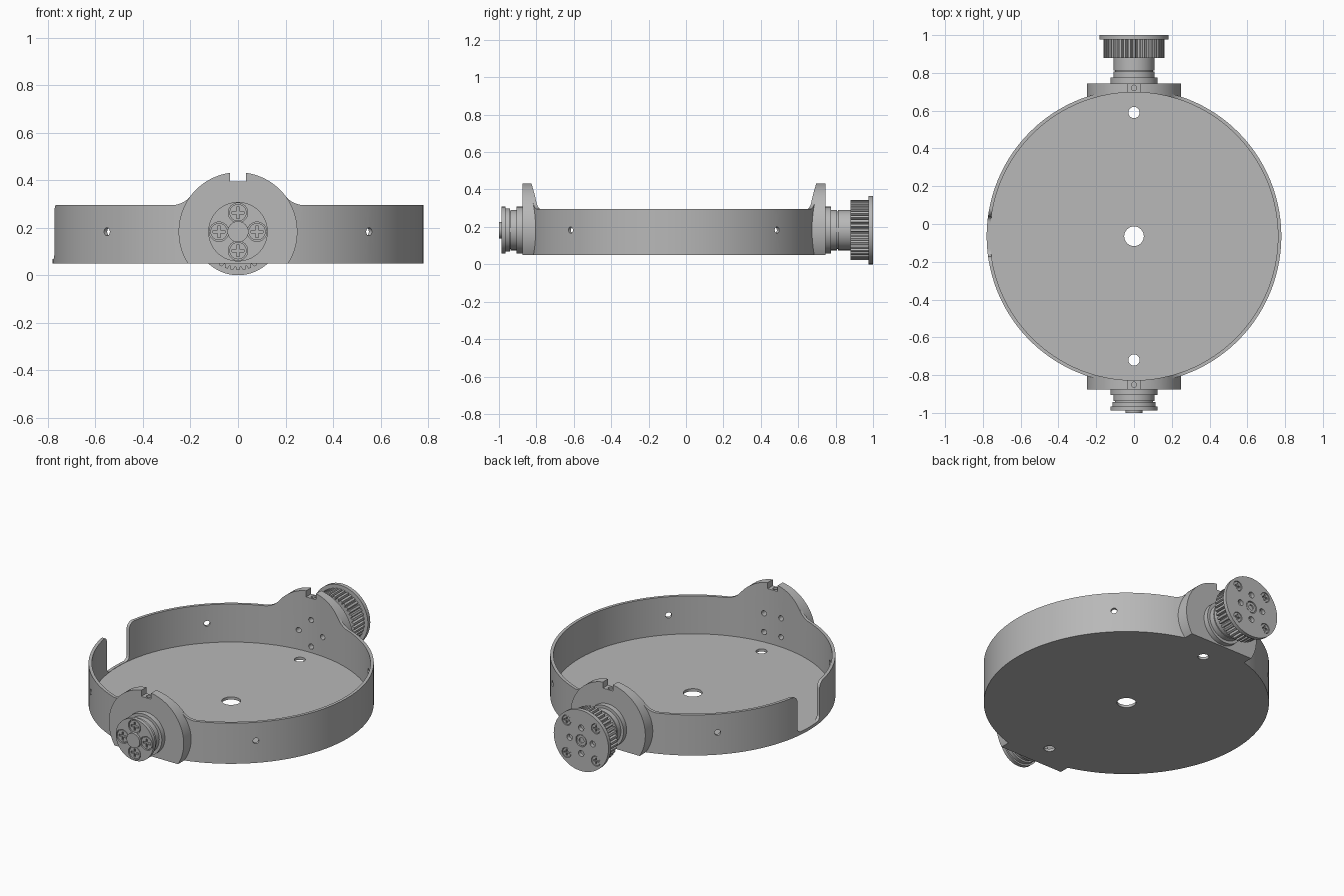
import bpy, bmesh, math
from math import sin, cos, pi, radians
from mathutils import Matrix

if "Cube" in bpy.data.objects:
    bpy.data.objects.remove(bpy.data.objects["Cube"])

CENTRE_Y = -0.065     # pan centre
AXIS = 0.183          # height of the trunnion axis
R_OUT, R_IN = 0.78, 0.762
BASE, FLOOR, RIM = 0.05, 0.066, 0.295
BOSS_R, BOSS_Y = 0.25, 0.81

metal = bpy.data.materials.new("plain_grey")
metal.use_nodes = True
GREY = (0.48, 0.48, 0.48, 1)
metal.diffuse_color = GREY
metal.node_tree.nodes["Principled BSDF"].inputs["Base Color"].default_value = GREY

parts = []


def finish(bm, name):
    bmesh.ops.recalc_face_normals(bm, faces=bm.faces)
    mesh = bpy.data.meshes.new(name)
    bm.to_mesh(mesh)
    bm.free()
    mesh.materials.append(metal)
    ob = bpy.data.objects.new(name, mesh)
    bpy.context.collection.objects.link(ob)
    parts.append(ob)
    return ob


def arc(cx, cy, r, a0, a1, n):
    return [(cx + r * cos(a0 + (a1 - a0) * i / n), cy + r * sin(a0 + (a1 - a0) * i / n))
            for i in range(n + 1)]


def circle(cx, cy, r, n=32):
    return arc(cx, cy, r, 0, 2 * pi, n)[:-1]


def prism(name, outline, axis, a, b, turn=0.0):
    """Extrude an outline along an axis, then turn it about z."""
    place = {"x": lambda u, v, w: (w, u, v), "y": lambda u, v, w: (u, w, v),
             "z": lambda u, v, w: (u, v, w)}[axis]
    bm = bmesh.new()
    low, high = ([bm.verts.new(place(u, v, w)) for u, v in outline] for w in (a, b))
    bm.faces.new(low)
    bm.faces.new(high)
    n = len(low)
    for i in range(n):
        j = (i + 1) % n
        bm.faces.new((low[i], low[j], high[j], high[i]))
    bm.transform(Matrix.Rotation(turn, 4, "Z"))
    return finish(bm, name)


def stepped_hub(name, steps, start, side, n=64):
    """Turned part: each step is (radius, end distance from the pan centre)."""
    profile = [(0, start)]
    for r, end in steps:
        profile += [(r, start), (r, end)]
        start = end
    profile.append((0, start))
    bm = bmesh.new()
    rings = []
    for r, y in profile:
        if r == 0:
            rings.append([bm.verts.new((0, side * y, AXIS))] * n)
        else:
            rings.append([bm.verts.new((u, side * y, v)) for u, v in circle(0, AXIS, r, n)])
    for p, q in zip(rings, rings[1:]):
        for i in range(n):
            j = (i + 1) % n
            bm.faces.new(list(dict.fromkeys((p[i], p[j], q[j], q[i]))))
    return finish(bm, name)


def combine(ob, tool, operation="DIFFERENCE"):
    mod = ob.modifiers.new("combine", "BOOLEAN")
    mod.operation, mod.object, mod.solver = operation, tool, "EXACT"
    with bpy.context.temp_override(object=ob, active_object=ob, selected_objects=[ob]):
        bpy.ops.object.modifier_apply(modifier=mod.name)
    parts.remove(tool)
    bpy.data.objects.remove(tool)


def ring_of_four(radius, start):
    return [(radius * cos(start + k * pi / 2), AXIS + radius * sin(start + k * pi / 2))
            for k in range(4)]


def cross_screw(name, x, z, r, side, face):
    """Recessed screw head with a cross-shaped drive."""
    head = prism(name, circle(x, z, r, 24), "y", side * (face - 0.02), side * (face - 0.003))
    w, l = r * 0.17, r * 0.68
    cross = [(w, l), (w, w), (l, w), (l, -w), (w, -w), (w, -l),
             (-w, -l), (-w, -w), (-l, -w), (-l, w), (-w, w), (-w, l)]
    combine(head, prism("cut", [(x + u, z + v) for u, v in cross], "y",
                        side * (face - 0.012), side * (face + 0.01)))


# Pan body: solid drum whose rim sweeps up to the two bosses
pan = prism("pan", circle(0, 0, R_OUT, 160), "z", BASE, 0.334)
fillet = 0.1
dz = RIM + fillet - AXIS
fx = math.sqrt((BOSS_R + fillet) ** 2 - dz ** 2)
sweep = arc(fx, RIM + fillet, fillet, math.atan2(-dz, -fx), -pi / 2, 10)
outline = sweep + [(1, RIM), (1, 0.5), (sweep[0][0], 0.5)]
for s in (1, -1):
    combine(pan, prism("cut", [(s * u, v) for u, v in outline], "y", -1, 1))

# Round bosses, flat at the bottom
a0 = math.asin((BASE - AXIS) / BOSS_R)
for s in (1, -1):
    combine(pan, prism("boss", arc(0, AXIS, BOSS_R, a0, pi - a0, 64), "y",
                       s * 0.7, s * BOSS_Y), "UNION")

# Hollow inside
combine(pan, prism("cut", circle(0, 0, R_IN, 160), "z", FLOOR, 1))

# Slots, set-screw holes and bolt holes in the bosses
slot = [(-0.033, 0.394), (0.033, 0.394), (0.033, 0.5), (-0.033, 0.5)]
for s, start in ((-1, pi / 4), (1, 0)):
    combine(pan, prism("cut", slot, "y", s * 0.7, s * 0.9))
    combine(pan, prism("cut", circle(0, s * 0.786, 0.014, 16), "z", 0.35, 0.45))
    for x, z in ring_of_four(0.08, start):
        combine(pan, prism("cut", circle(x, z, 0.016, 16), "y", s * 0.7, s * 0.795))

# Side opening with rounded corners
half, bottom, rb, rt = 0.106, FLOOR + 0.002, 0.03, 0.04
right = (arc(half - rb, bottom + rb, rb, -pi / 2, 0, 6)
         + arc(half + rt, RIM - rt, rt, pi, pi / 2, 6)
         + [(half + rt, 0.4)])
combine(pan, prism("cut", right + [(-u, v) for u, v in reversed(right)], "x", -0.9, -0.7))

# Holes in the wall and floor
for k in range(4):
    combine(pan, prism("cut", circle(0, AXIS, 0.017, 20), "x", 0.7, 0.85, radians(45 + 90 * k)))
for y, r in ((0, 0.052), (0.655, 0.03), (-0.655, 0.03)):
    combine(pan, prism("cut", circle(0, y, r), "z", 0, 0.2))

# Front hub
mount = [(0.125, 0.84), (0.108, 0.872), (0.1, 0.877)]
front = stepped_hub("front_hub", mount + [(0.115, 0.9), (0.125, 0.922)], BOSS_Y, -1)
for x, z in ring_of_four(0.08, 0):
    combine(front, prism("cut", circle(x, z, 0.041), "y", -0.91, -0.95))
    cross_screw("front_screw", x, z, 0.036, -1, 0.922)
prism("front_pin", circle(0, AXIS, 0.044), "y", -0.9, -0.935)

# Rear hub and toothed pulley
stepped_hub("rear_hub", mount + [(0.108, 0.95)], BOSS_Y, 1)
teeth, tooth_outline = 40, []
for k in range(teeth):
    for r, f in ((0.146, -0.45), (0.161, -0.25), (0.161, 0.25), (0.146, 0.45)):
        a = (k + f) * 2 * pi / teeth
        tooth_outline.append((r * cos(a), AXIS + r * sin(a)))
prism("pulley_teeth", tooth_outline, "y", 0.945, 1.042)

# Pulley flange with screws, small holes and a centre bore
END = 1.065
flange = prism("pulley_flange", circle(0, AXIS, 0.183, 72), "y", 1.042, END)
for x, z in ring_of_four(0.138, pi / 4):
    combine(flange, prism("cut", circle(x, z, 0.03, 24), "y", END - 0.012, 1.1))
    cross_screw("flange_screw", x, z, 0.027, 1, END)
for x, z in ring_of_four(0.077, 0):
    combine(flange, prism("cut", circle(x, z, 0.018, 20), "y", 1.0, 1.1))
combine(flange, prism("cut", circle(0, AXIS, 0.036), "y", END - 0.01, 1.1))
collar = prism("flange_collar", circle(0, AXIS, 0.031), "y", 1.045, END - 0.003)
combine(collar, prism("cut", circle(0, AXIS, 0.016, 20), "y", 1.05, 1.1))

# Place everything and smooth the round surfaces
bpy.ops.object.select_all(action="DESELECT")
for ob in parts:
    ob.location.y = CENTRE_Y
    ob.select_set(True)
bpy.context.view_layer.objects.active = pan
bpy.ops.object.shade_smooth_by_angle(angle=radians(30))
